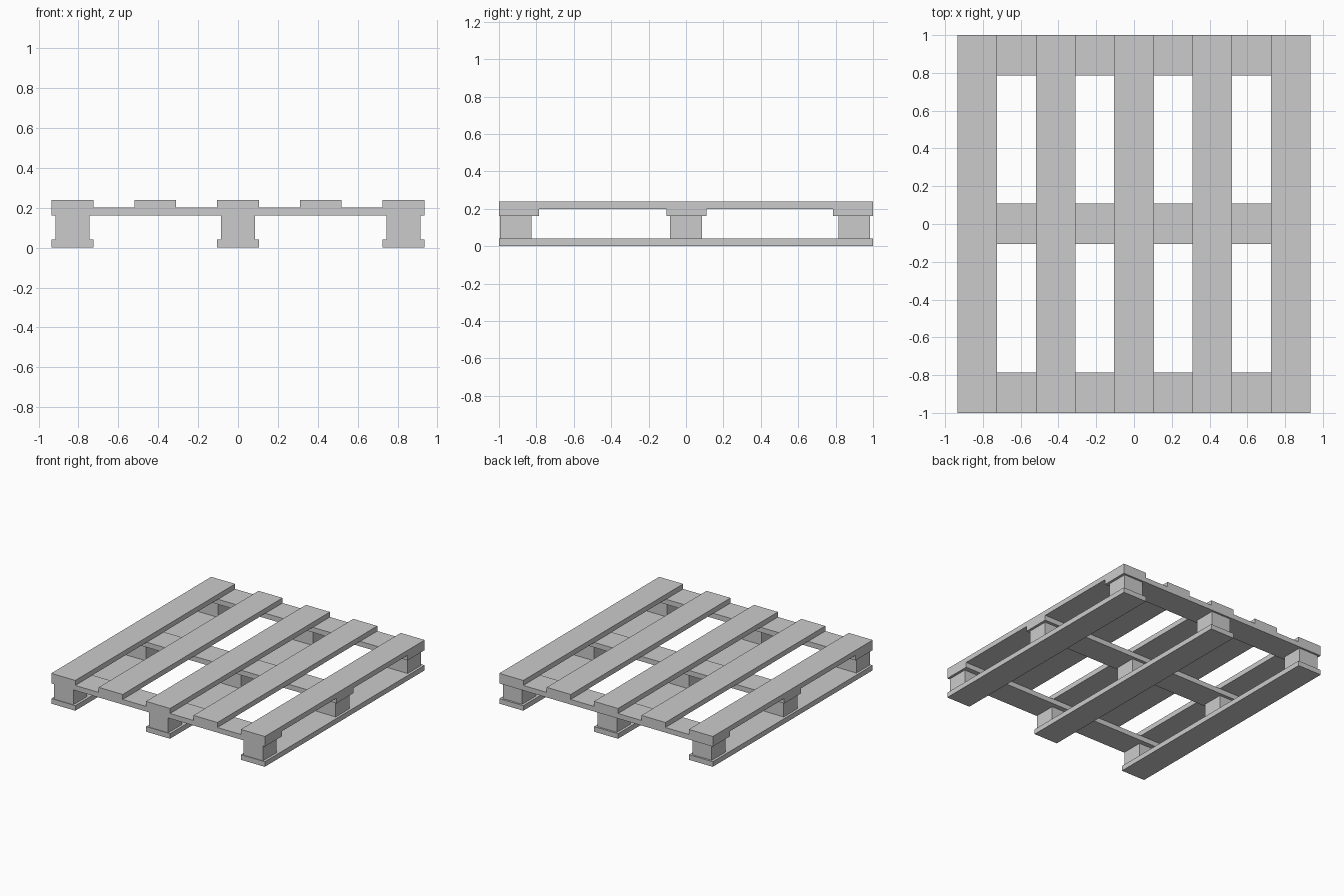
import bpy

if "Cube" in bpy.data.objects:
    bpy.data.objects.remove(bpy.data.objects["Cube"])


def box(name, center, size):
    bpy.ops.mesh.primitive_cube_add(size=1, location=center)
    ob = bpy.context.object
    ob.name = name
    ob.scale = size
    bpy.ops.object.transform_apply(location=False, rotation=False, scale=True)
    return ob


BOARD_W, BOARD_T = 0.21, 0.04
HALF_W = 0.935
EDGE_X = HALF_W - BOARD_W / 2
columns = (-EDGE_X, 0, EDGE_X)

# Bottom runners and the blocks standing on them
for i, x in enumerate(columns):
    box(f"bottom_board_{i + 1}", (x, 0, 0.02), (BOARD_W, 2, BOARD_T))
    for j, y in enumerate((-0.91, 0, 0.9)):
        box(f"block_{i + 1}_{j + 1}", (x, y, 0.10), (0.17, 0.17, 0.12))

# Cross boards on top of the blocks
for j, y in enumerate((-0.893, 0.002, 0.893)):
    box(f"cross_board_{j + 1}", (0, y, 0.18), (2 * HALF_W, 0.214, BOARD_T))

# Top deck boards
for i in range(5):
    x = EDGE_X * (i - 2) / 2
    box(f"deck_board_{i + 1}", (x, 0, 0.22), (BOARD_W, 2, BOARD_T))
